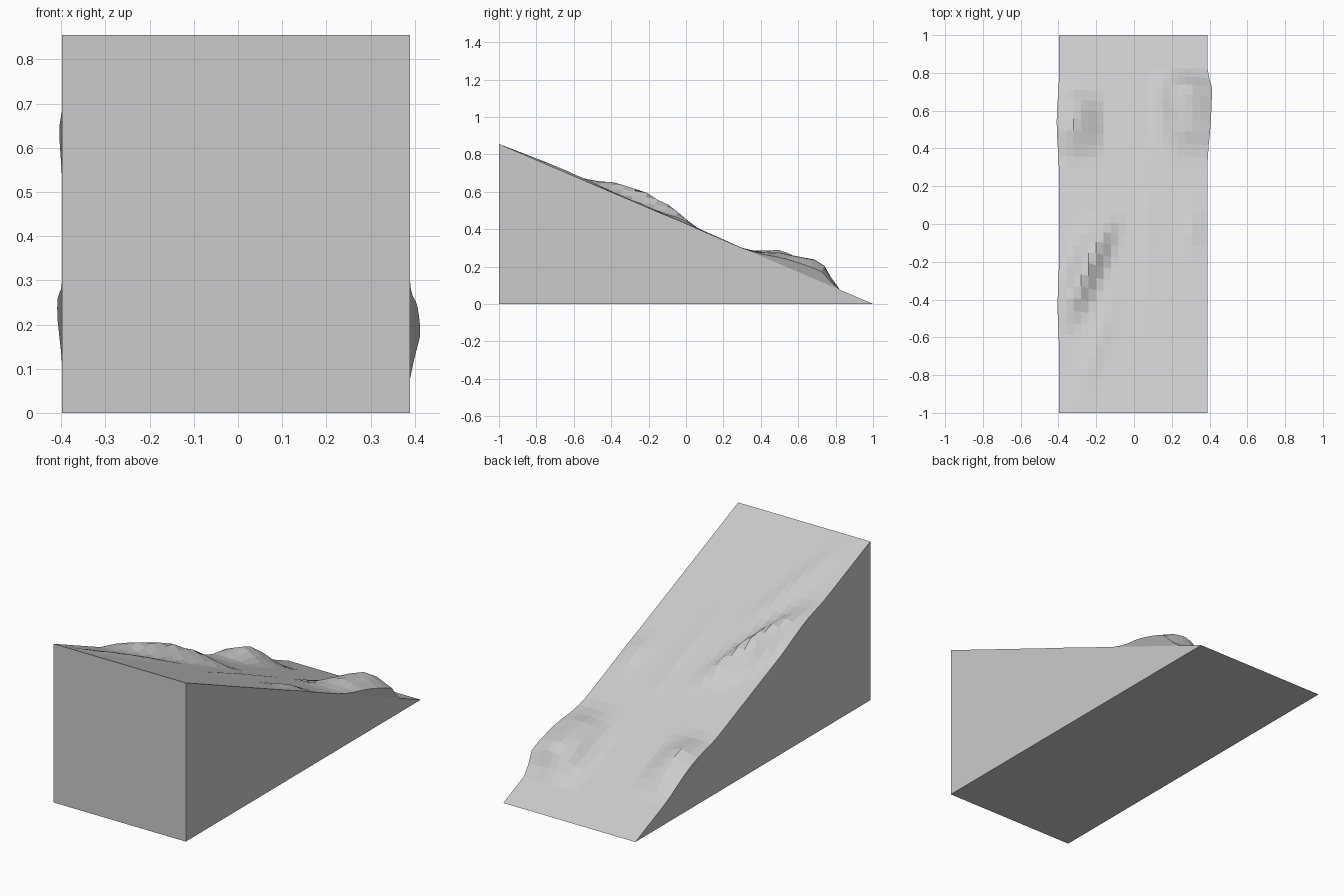
import bpy, bmesh, math, random

if "Cube" in bpy.data.objects:
    bpy.data.objects.remove(bpy.data.objects["Cube"])
random.seed(4)

X0, X1, TOP = -0.398, 0.389, 0.855
NX, NY = 20, 34
L = math.hypot(2, TOP)
NORM = (0, TOP / L, 2 / L)


def interp(pts, t):
    """Piecewise profile, zero outside its range."""
    for (a, u), (b, v) in zip(pts, pts[1:]):
        if a <= t <= b:
            return u + (v - u) * (t - a) / (b - a)
    return 0.0


def gauss(x, y, cx, cy, rx, ry):
    return math.exp(-((x - cx) / rx) ** 2 - ((y - cy) / ry) ** 2)


# Mound profiles: height along y, relative height across x
right_y = [(.32, 0), (.40, .02), (.474, .055), (.57, .08), (.66, .095), (.72, .085), (.775, .025), (.81, 0)]
right_x = [(.09, 0), (.15, .3), (.21, .8), (.27, 1), (.33, .95), (.40, .5)]
left_y = [(.32, 0), (.38, .02), (.46, .066), (.54, .072), (.62, .055), (.68, .02), (.73, 0)]
left_x = [(-.41, .45), (-.36, .8), (-.31, 1), (-.26, .75), (-.21, .3), (-.16, 0)]
ridge_y = [(-.6, 0), (-.5, .02), (-.42, .05), (-.33, .071), (-.22, .072), (-.13, .063), (-.04, .04), (.03, .012), (.08, 0)]
ridge_x = [(-.15, 0), (-.10, .25), (-.05, .75), (0, 1), (.03, .75), (.07, .2), (.11, 0)]


def height(x, y):
    crest = -.225 + .42 * (y + .2)
    h = max(interp(right_y, y) * interp(right_x, x),
            interp(left_y, y) * interp(left_x, x),
            interp(ridge_y, y) * interp(ridge_x, x - crest))
    # faint swells and furrows
    h += .016 * gauss(x, y, .31, -.03, .05, .09)
    h += .012 * gauss(x - .3 * (y + .65), y, -.2, -.65, .05, .25)
    h += .006 * gauss(x, y, .08, -.1, .04, .3)
    return h * random.uniform(.95, 1.05)


bm = bmesh.new()
rows = []
for j in range(NY + 1):
    y = -1 + 2 * j / NY
    z = TOP * (1 - y) / 2
    row = [bm.verts.new((X0, y, z))]
    for i in range(NX + 1):
        x = X0 + (X1 - X0) * i / NX
        h = 0 if j in (0, NY) else height(x, y)
        side = -.3 if i == 0 else .45 if i == NX else 0   # edges bulge outward
        row.append(bm.verts.new((x + side * h, y + NORM[1] * h, z + NORM[2] * h)))
    row.append(bm.verts.new((X1, y, z)))
    rows.append(row)

# Sloping ground surface with rims
for a, b in zip(rows, rows[1:]):
    for i in range(NX + 2):
        bm.faces.new((a[i], a[i + 1], b[i + 1], b[i]))

# Side, front and bottom walls
bl = bm.verts.new((X0, -1, 0))
br = bm.verts.new((X1, -1, 0))
bm.faces.new([bl] + [r[0] for r in rows])
bm.faces.new([br] + [r[-1] for r in reversed(rows)])
bm.faces.new([bl, br] + rows[0][::-1])
bm.faces.new([br, bl] + rows[-1])
bmesh.ops.remove_doubles(bm, verts=bm.verts, dist=1e-5)
bmesh.ops.recalc_face_normals(bm, faces=bm.faces)

mesh = bpy.data.meshes.new("ground_slope")
bm.to_mesh(mesh)
bm.free()
ob = bpy.data.objects.new("ground_slope", mesh)
bpy.context.collection.objects.link(ob)
